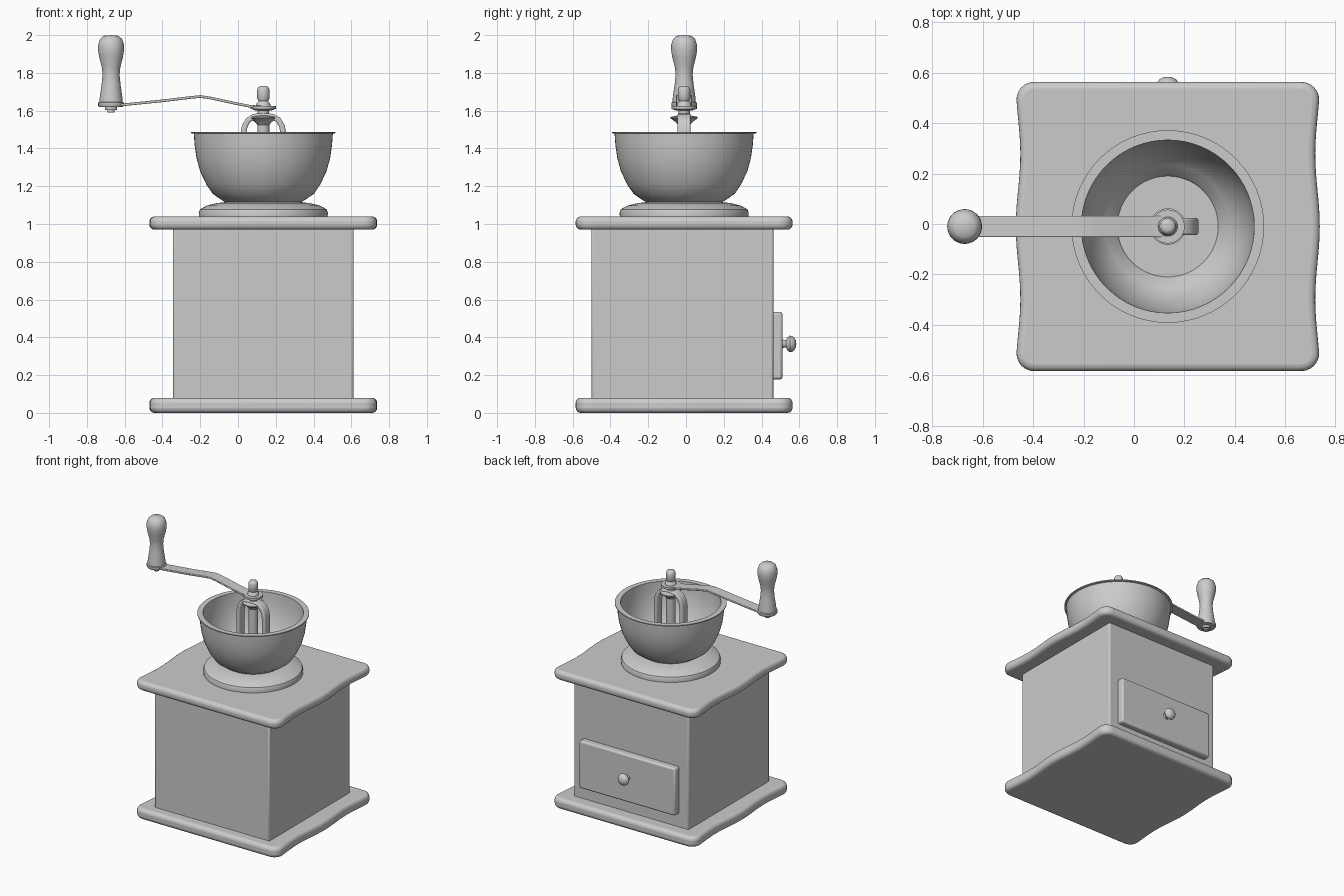
import bpy, bmesh, math
from mathutils import Matrix, Vector

if "Cube" in bpy.data.objects:
    bpy.data.objects.remove(bpy.data.objects["Cube"])

CX, CY = 0.134, -0.01      # centre of the box and bowl
HX = -0.672                # handle position


def finish(name, bm, angle=40):
    bmesh.ops.recalc_face_normals(bm, faces=bm.faces)
    me = bpy.data.meshes.new(name)
    bm.to_mesh(me)
    bm.free()
    ob = bpy.data.objects.new(name, me)
    bpy.context.collection.objects.link(ob)
    bpy.ops.object.select_all(action='DESELECT')
    ob.select_set(True)
    bpy.context.view_layer.objects.active = ob
    bpy.ops.object.shade_smooth_by_angle(angle=math.radians(angle))
    return ob


def bevel(ob, width, segments):
    m = ob.modifiers.new("bevel", 'BEVEL')
    m.width, m.segments = width, segments
    m.limit_method = 'ANGLE'
    m.angle_limit = math.radians(40)


def box(name, x0, x1, y0, y1, z0, z1, bev, segs=2):
    bm = bmesh.new()
    bmesh.ops.create_cube(bm, size=1)
    bmesh.ops.scale(bm, vec=(x1 - x0, y1 - y0, z1 - z0), verts=bm.verts)
    bmesh.ops.translate(bm, vec=((x0 + x1) / 2, (y0 + y1) / 2, (z0 + z1) / 2), verts=bm.verts)
    ob = finish(name, bm, 30)
    bevel(ob, bev, segs)
    return ob


def lathe(name, profile, origin, rot=Matrix.Identity(4), n=48, angle=40):
    """Turn (radius, height) points round the local z axis."""
    bm = bmesh.new()
    rings = []
    for r, h in profile:
        if r == 0:
            rings.append([bm.verts.new((0, 0, h))] * n)
        else:
            rings.append([bm.verts.new((r * math.cos(2 * math.pi * i / n),
                                        r * math.sin(2 * math.pi * i / n), h)) for i in range(n)])
    for a, b in zip(rings, rings[1:]):
        for i in range(n):
            j = (i + 1) % n
            bm.faces.new(list(dict.fromkeys((a[i], a[j], b[j], b[i]))))
    bmesh.ops.transform(bm, matrix=Matrix.Translation(origin) @ rot, verts=bm.verts)
    return finish(name, bm, angle)


def strip(name, path, half_width, thick, bev):
    """Bent bar following (x, z) points in the xz plane."""
    bm = bmesh.new()
    pts = [Vector(p) for p in path]
    rows = []
    for i, p in enumerate(pts):
        t = (pts[min(i + 1, len(pts) - 1)] - pts[max(i - 1, 0)]).normalized()
        nrm = Vector((-t.y, t.x)) * thick / 2
        rows.append([bm.verts.new((q.x, CY + s * half_width, q.y))
                     for q, s in ((p + nrm, -1), (p + nrm, 1), (p - nrm, 1), (p - nrm, -1))])
    for a, b in zip(rows, rows[1:]):
        for i in range(4):
            j = (i + 1) % 4
            bm.faces.new((a[i], a[j], b[j], b[i]))
    bm.faces.new(rows[0])
    bm.faces.new(rows[-1])
    ob = finish(name, bm)
    bevel(ob, bev, 3)
    return ob


def plate(name, z0, z1):
    """Rounded slab whose left and right sides are gently waved."""
    hx, hy, r = 0.603, 0.574, 0.075
    right = [(hx - r + r * math.cos(a), -hy + r + r * math.sin(a))
             for a in [math.radians(-90 + 15 * k) for k in range(7)]]
    right += [(hx, (hy - r) * (-1 + k / 12)) for k in range(1, 24)]
    right += [(x, -y) for x, y in reversed(right[:7])]
    waved = [(x - 0.009 * (1 - math.cos(2 * math.pi * y / hy)), y) for x, y in right]
    outline = waved + [(-x, -y) for x, y in waved]
    bm = bmesh.new()
    f = bm.faces.new([bm.verts.new((CX + x, CY + y, z0)) for x, y in outline])
    ext = bmesh.ops.extrude_face_region(bm, geom=[f])
    bmesh.ops.translate(bm, vec=(0, 0, z1 - z0),
                        verts=[v for v in ext['geom'] if isinstance(v, bmesh.types.BMVert)])
    bevel(finish(name, bm), 0.027, 4)


# Wooden case
plate("base_plate", 0.0, 0.08)
plate("top_plate", 0.97, 1.04)
box("case_body", -0.345, 0.612, -0.50, 0.462, 0.07, 0.98, 0.01)

# Drawer on the back side
box("drawer_front", -0.265, 0.535, 0.44, 0.511, 0.177, 0.535, 0.013)
lathe("drawer_knob", [(0, 0), (0.026, 0), (0.02, 0.012), (0.02, 0.022), (0.034, 0.028), (0.044, 0.042),
                      (0.042, 0.054), (0.033, 0.066), (0.018, 0.074), (0, 0.076)],
      (CX, 0.508, 0.365), Matrix.Rotation(-math.pi / 2, 4, 'X'), 24)

# Collar and bowl
lathe("bowl_collar", [(0, 1.035), (0.34, 1.035), (0.342, 1.06), (0.335, 1.078), (0.30, 1.097),
                      (0.25, 1.11), (0.20, 1.116), (0, 1.116)], (CX, CY, 0), n=64)
lathe("bowl", [(0, 1.105), (0.19, 1.108), (0.225, 1.13), (0.268, 1.16), (0.302, 1.21), (0.335, 1.28),
               (0.354, 1.35), (0.364, 1.42), (0.368, 1.478), (0.382, 1.481), (0.382, 1.488),
               (0.343, 1.488), (0.34, 1.42), (0.328, 1.35), (0.31, 1.29), (0.28, 1.22), (0.245, 1.175),
               (0.205, 1.14), (0.20, 1.13), (0, 1.13)], (CX, CY, 0), n=64)

# Bracket and shaft inside the bowl
arch = [(-0.106, 1.125), (-0.106, 1.48), (-0.098, 1.52), (-0.08, 1.55), (-0.05, 1.568), (0, 1.573)]
arch += [(-x, z) for x, z in reversed(arch[:-1])]
strip("bracket", [(CX + x, z) for x, z in arch], 0.034, 0.03, 0.009)
lathe("shaft", [(0, 1.12), (0.032, 1.12), (0.032, 1.525), (0.045, 1.54), (0.072, 1.56), (0.072, 1.567),
                (0.03, 1.575), (0.03, 1.61), (0, 1.61)], (CX, CY, 0), n=32)

# Crank arm, hub and top nut
strip("crank_arm", [(CX, 1.618), (0.06, 1.624), (-0.02, 1.64), (-0.15, 1.668), (-0.2, 1.675),
                    (-0.25, 1.67), (-0.4, 1.652), (-0.61, 1.631), (HX, 1.627)], 0.042, 0.014, 0.004)
lathe("crank_hub", [(0, 1.6), (0.04, 1.6), (0.067, 1.61), (0.067, 1.626), (0, 1.626)], (CX, CY, 0), n=32)
lathe("top_nut", [(0, 1.62), (0.04, 1.62), (0.036, 1.64), (0.025, 1.65), (0.033, 1.665), (0.033, 1.71),
                  (0.026, 1.726), (0.014, 1.73), (0, 1.73)], (CX, CY, 0), n=24, angle=50)

# Handle with ferrule and bolt
lathe("handle_bolt", [(0, 1.59), (0.018, 1.59), (0.018, 1.603), (0.032, 1.603), (0.032, 1.622), (0, 1.622)],
      (HX, CY, 0), n=12, angle=30)
lathe("handle_ferrule", [(0, 1.62), (0.064, 1.62), (0.068, 1.626), (0.068, 1.642), (0.06, 1.647), (0, 1.647)],
      (HX, CY, 0), n=32)
lathe("handle_grip", [(0, 1.64), (0.062, 1.64), (0.06, 1.67), (0.05, 1.74), (0.045, 1.79), (0.049, 1.83),
                      (0.062, 1.88), (0.069, 1.92), (0.068, 1.95), (0.058, 1.98), (0.04, 1.996), (0, 2.0)],
      (HX, CY, 0), n=32, angle=60)
